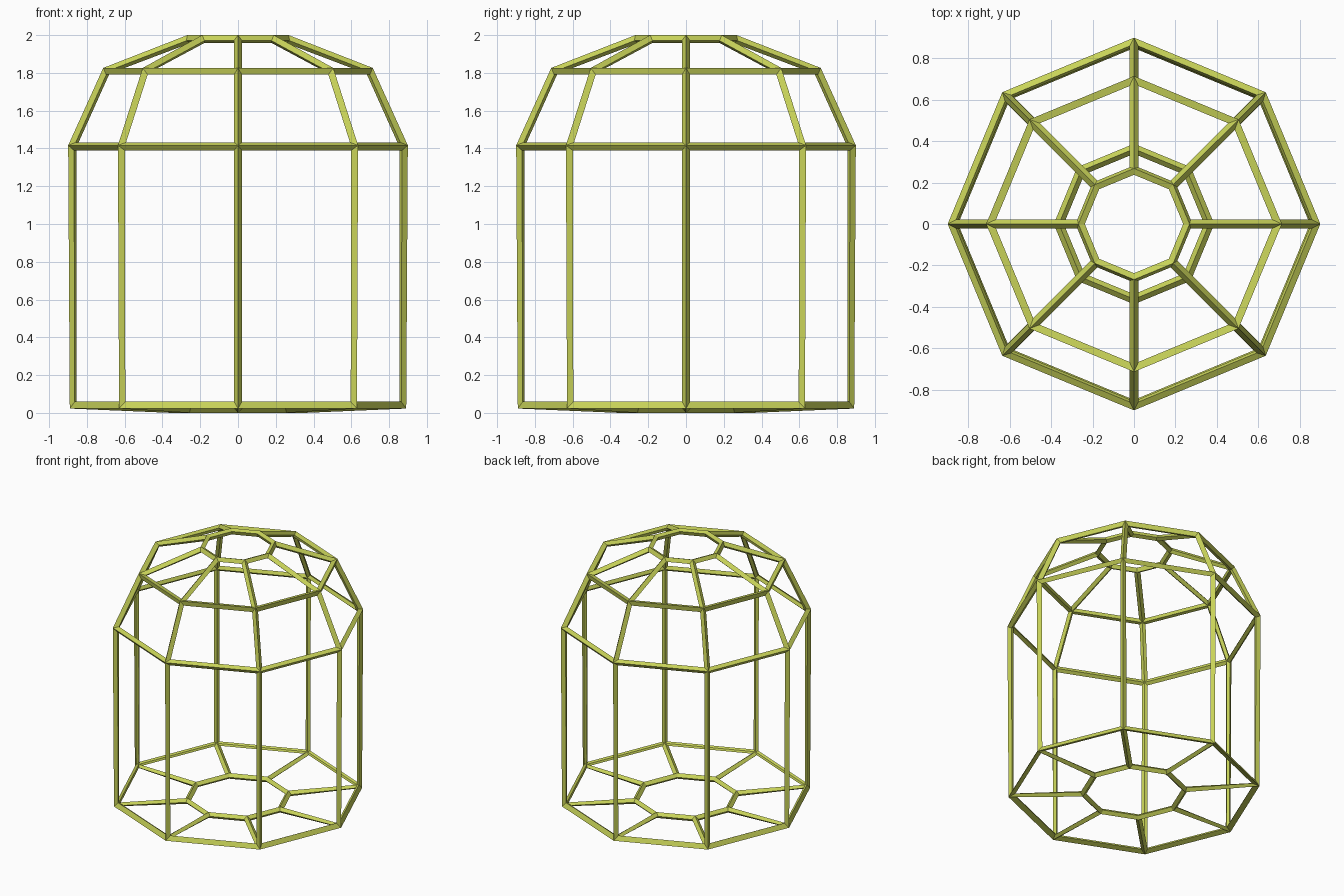
import bpy, bmesh
from math import cos, sin, tau

cube = bpy.data.objects.get("Cube")
if cube:
    bpy.data.objects.remove(cube, do_unlink=True)

SIDES = 8
BAR = 0.045
# Radius and height of each ring, from the floor opening to the roof opening
RINGS = [(0.363, 0.023), (0.873, 0.037), (0.877, 1.412),
         (0.697, 1.811), (0.26, 1.979)]

# Frame colour
paint = bpy.data.materials.new("yellow_green_paint")
paint.use_nodes = True
colour = (0.58, 0.65, 0.10, 1)
paint.diffuse_color = colour
paint.node_tree.nodes["Principled BSDF"].inputs["Base Color"].default_value = colour

# Octagonal panel shell: floor, walls and domed roof
bm = bmesh.new()
loops = [[bm.verts.new((r * cos(tau * i / SIDES), r * sin(tau * i / SIDES), z))
          for i in range(SIDES)] for r, z in RINGS]
for low, high in zip(loops, loops[1:]):
    for i in range(SIDES):
        j = (i + 1) % SIDES
        bm.faces.new((low[i], low[j], high[j], high[i]))
bmesh.ops.recalc_face_normals(bm, faces=bm.faces)
mesh = bpy.data.meshes.new("dome_cage_frame")
bm.to_mesh(mesh)
bm.free()
mesh.materials.append(paint)
frame = bpy.data.objects.new("dome_cage_frame", mesh)
bpy.context.collection.objects.link(frame)

# Turn every panel edge into a diamond-section bar
wire = frame.modifiers.new("bars", 'WIREFRAME')
wire.thickness = BAR
wire.offset = 0
wire.use_even_offset = True
wire.use_boundary = True
wire.use_replace = True
